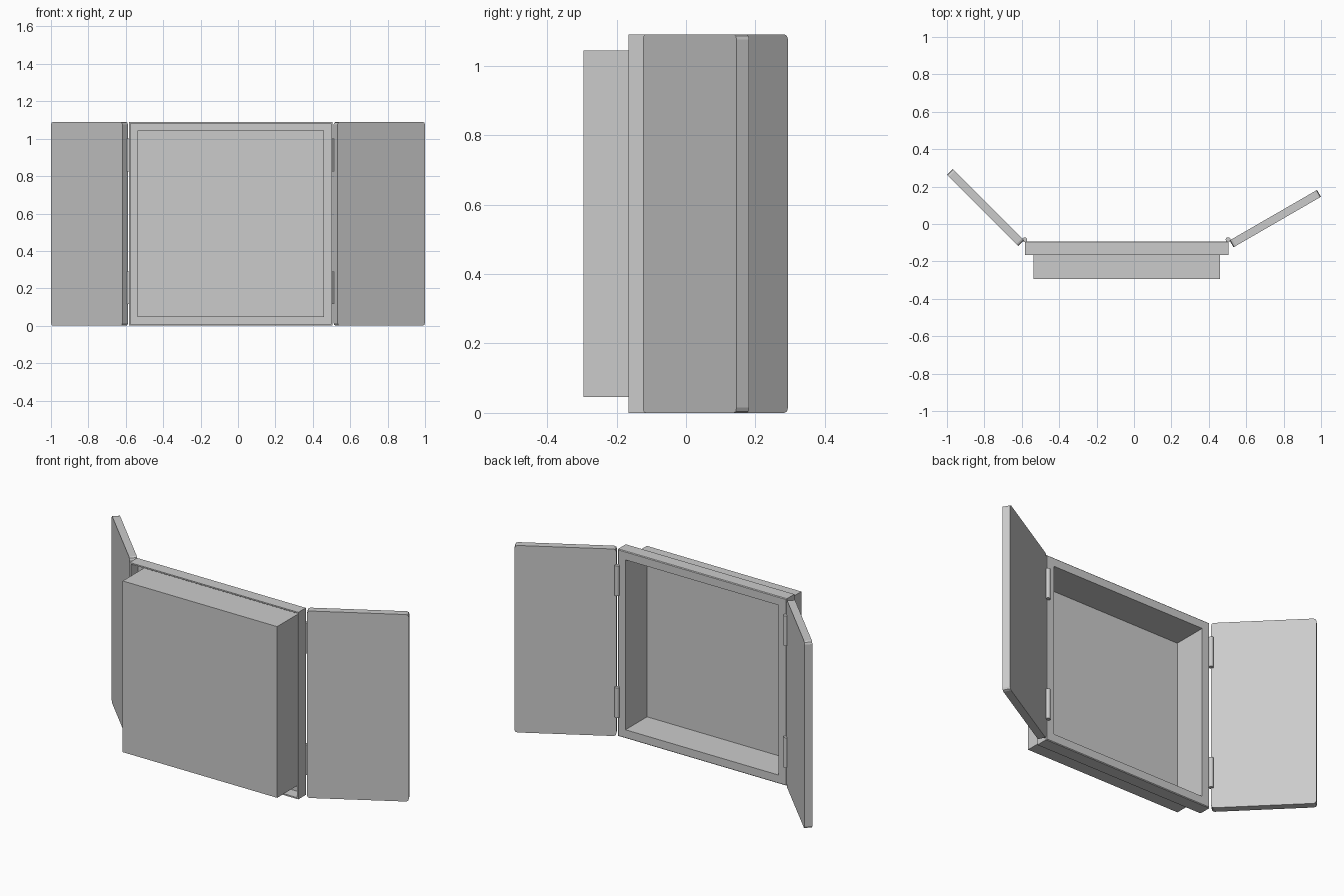
import bpy, bmesh, math
from mathutils import Matrix

if "Cube" in bpy.data.objects:
    bpy.data.objects.remove(bpy.data.objects["Cube"])

X0, X1, H = -0.583, 0.505, 1.09      # outer frame rectangle
BACK = -0.093                        # rear plane of the frame


def finish(name, bm):
    bmesh.ops.recalc_face_normals(bm, faces=bm.faces)
    me = bpy.data.meshes.new(name)
    bm.to_mesh(me)
    bm.free()
    ob = bpy.data.objects.new(name, me)
    bpy.context.collection.objects.link(ob)
    return ob


def sweep(name, profile, closed):
    """Carry an (inset, y) profile round the frame rectangle; cap both ends if open."""
    bm = bmesh.new()
    loops = []
    for d, y in profile:
        corners = [(X0 + d, d), (X1 - d, d), (X1 - d, H - d), (X0 + d, H - d)]
        loops.append([bm.verts.new((x, y, z)) for x, z in corners])
    pairs = list(zip(loops, loops[1:]))
    if closed:
        pairs.append((loops[-1], loops[0]))
    else:
        bm.faces.new(loops[0])
        bm.faces.new(loops[-1])
    for a, b in pairs:
        for i in range(4):
            j = (i + 1) % 4
            bm.faces.new((a[i], a[j], b[j], b[i]))
    return finish(name, bm)


def door(name, px, angle, side):
    """Slab hinged at px, swung to angle, with its thickness on one side."""
    length, thick = 0.54, 0.042
    bm = bmesh.new()
    bmesh.ops.create_cube(bm, size=1)
    bmesh.ops.scale(bm, vec=(length, thick, H), verts=bm.verts)
    bmesh.ops.translate(bm, vec=(length / 2, side * thick / 2, H / 2), verts=bm.verts)
    # soften the four corners of the panel outline
    edges = [e for e in bm.edges if abs(e.verts[0].co.y - e.verts[1].co.y) > thick / 2]
    bmesh.ops.bevel(bm, geom=edges, offset=0.015, segments=2, profile=0.5, affect='EDGES')
    bm.transform(Matrix.Translation((px, -0.088, 0)) @ Matrix.Rotation(math.radians(angle), 4, 'Z'))
    return finish(name, bm)


# frame: back flange around the opening with a thin rim folded forward
sweep("frame", [(0, -0.166), (0, BACK - 0.004), (0.004, BACK), (0.05, BACK),
                (0.05, BACK - 0.007), (0.008, BACK - 0.007), (0.008, -0.166)], True)

# thin-walled box, open at the back
sweep("box", [(0.046, -0.295), (0.046, BACK - 0.004),
              (0.05, BACK - 0.004), (0.05, -0.291)], False)

# two open doors
door("left_door", -0.588, 135, 1)
door("right_door", 0.511, 30, -1)

# hinge barrels
for side, x in (("left", -0.584), ("right", 0.503)):
    for level, z in (("lower", 0.203), ("upper", 0.913)):
        bpy.ops.mesh.primitive_cylinder_add(vertices=16, radius=0.013, depth=0.175,
                                            location=(x, -0.084, z))
        bpy.context.object.name = f"{side}_{level}_hinge"
        bpy.ops.object.shade_smooth_by_angle()
